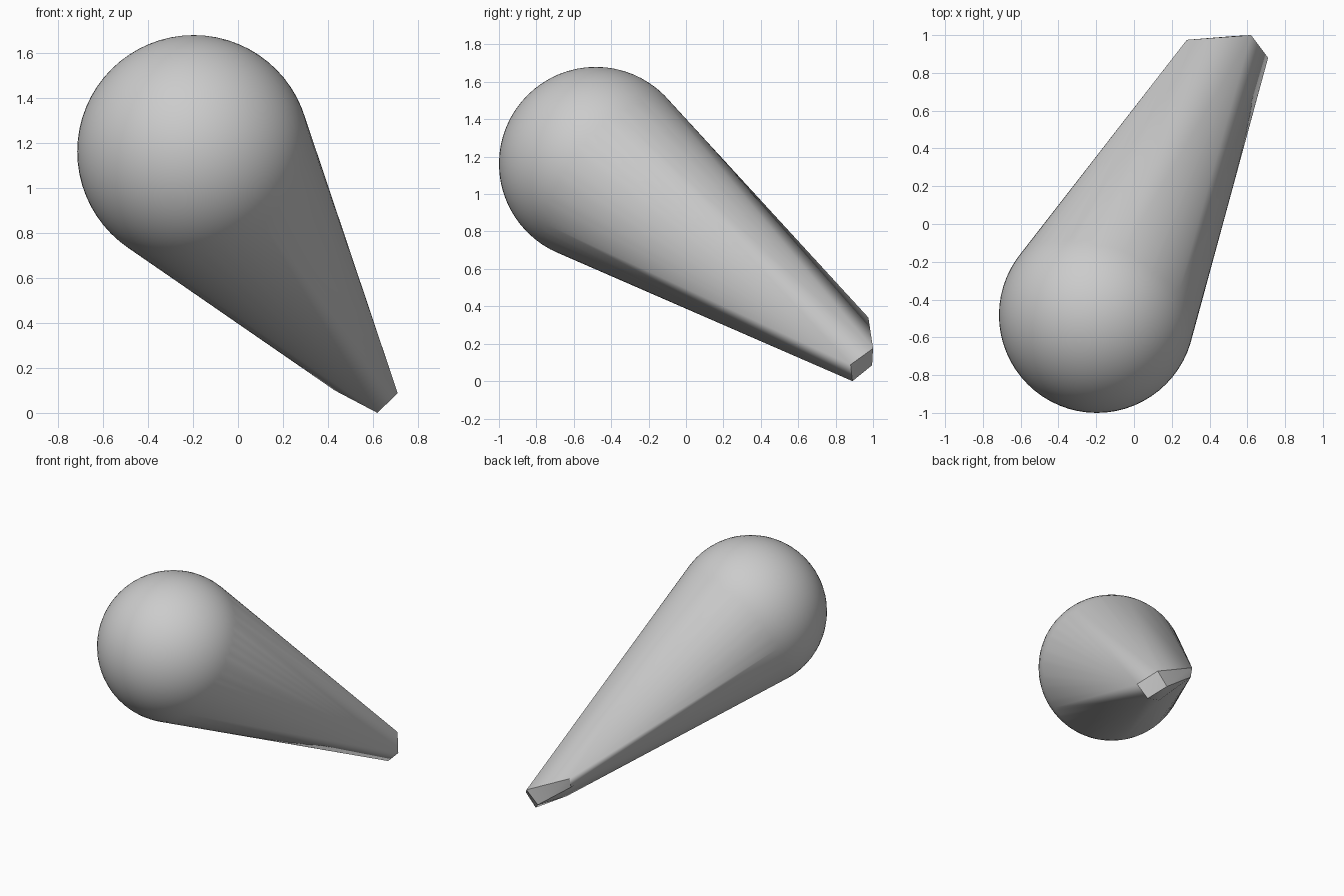
import bpy
import bmesh
import math
from mathutils import Matrix

cube = bpy.data.objects.get("Cube")
if cube:
    bpy.data.objects.remove(cube, do_unlink=True)

# One plain grey material
grey = bpy.data.materials.new("light_grey")
grey.use_nodes = True
colour = (0.6, 0.6, 0.6, 1.0)
grey.diffuse_color = colour
grey.node_tree.nodes["Principled BSDF"].inputs["Base Color"].default_value = colour

bm = bmesh.new()

# Round head
bmesh.ops.create_uvsphere(bm, u_segments=64, v_segments=32, radius=0.518,
                          matrix=Matrix.Translation((-0.197, -0.482, 1.162)))

# Corners of the small blocky tip: end face, then the chamfered back edge
tip_corners = [
    (0.71, 0.88, 0.088), (0.62, 1.0, 0.175), (0.53, 0.995, 0.085), (0.62, 0.89, 0.0),
    (0.28, 0.975, 0.34), (0.28, 0.96, 0.27), (0.43, 0.79, 0.1),
]
for corner in tip_corners:
    bm.verts.new(corner)

# Stretch a tapering skin from the head to the tip
hull = bmesh.ops.convex_hull(bm, input=bm.verts[:], use_existing_faces=False)
inside = {g for g in hull["geom_interior"] + hull["geom_unused"]
          if isinstance(g, bmesh.types.BMVert)}
bmesh.ops.delete(bm, geom=list(inside), context="VERTS")

# Keep only the hull skin, without sphere faces left behind inside
skin = {f for f in hull["geom"] if isinstance(f, bmesh.types.BMFace) and f.is_valid}
bmesh.ops.delete(bm, geom=[f for f in bm.faces if f not in skin], context="FACES")
bmesh.ops.dissolve_limit(bm, angle_limit=math.radians(0.5),
                         verts=bm.verts[:], edges=bm.edges[:])
bmesh.ops.recalc_face_normals(bm, faces=bm.faces[:])

mesh = bpy.data.meshes.new("tapered_body")
bm.to_mesh(mesh)
bm.free()
mesh.materials.append(grey)
body = bpy.data.objects.new("tapered_body", mesh)
bpy.context.collection.objects.link(body)

# Smooth head and taper, crisp tip edges
bpy.ops.object.select_all(action="DESELECT")
body.select_set(True)
bpy.context.view_layer.objects.active = body
bpy.ops.object.shade_smooth_by_angle(angle=math.radians(30))
